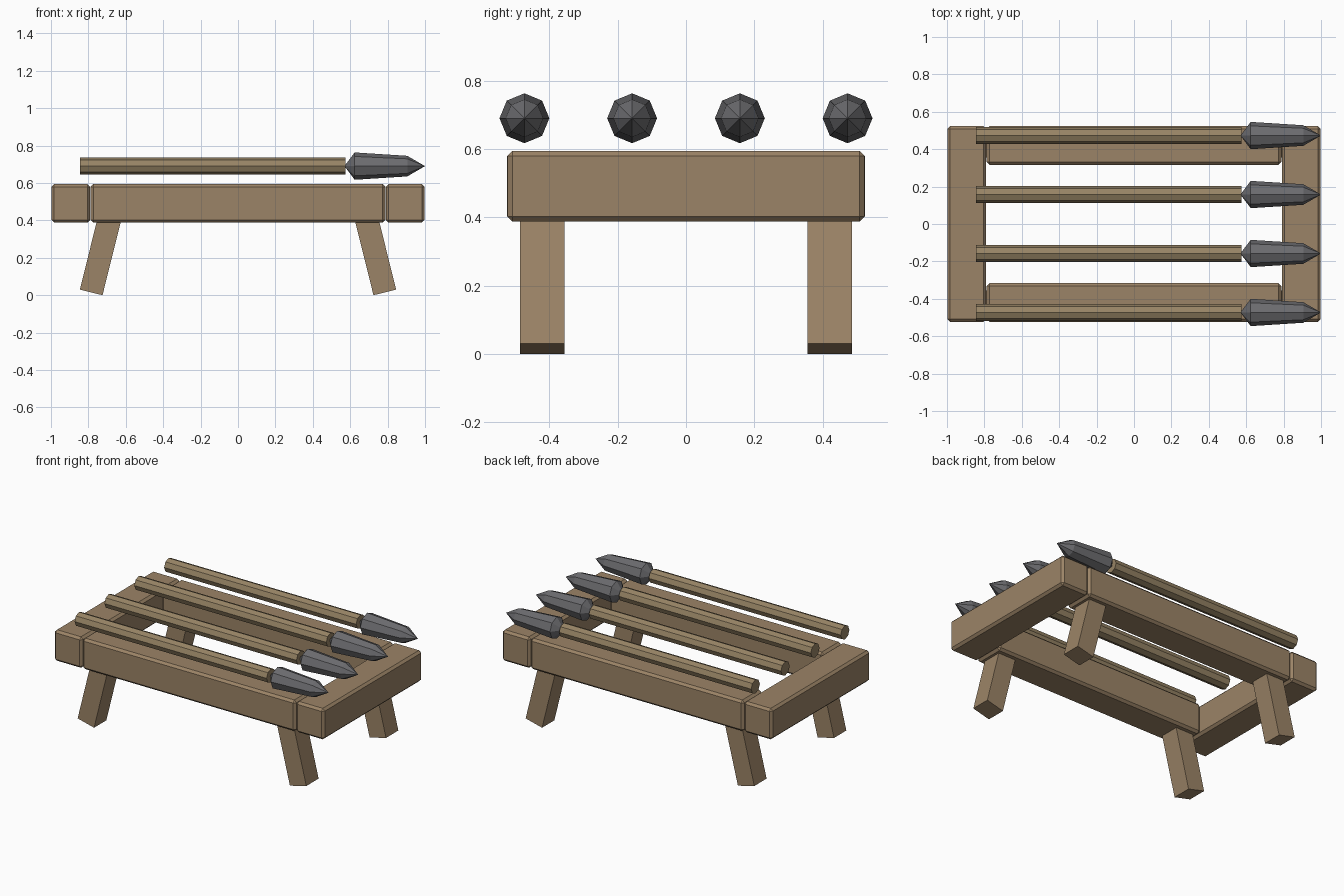
import bpy, bmesh, math
from mathutils import Matrix, Vector

cube = bpy.data.objects.get("Cube")
if cube:
    bpy.data.objects.remove(cube, do_unlink=True)


def make_material(name, rgb):
    mat = bpy.data.materials.new(name)
    mat.use_nodes = True
    color = (*rgb, 1)
    mat.diffuse_color = color
    mat.node_tree.nodes["Principled BSDF"].inputs["Base Color"].default_value = color
    return mat


wood = make_material("brown wood", (0.33, 0.23, 0.135))
pole_wood = make_material("pole wood", (0.31, 0.23, 0.13))
metal = make_material("dark metal", (0.15, 0.15, 0.16))


def finish(name, bm, mat):
    bmesh.ops.recalc_face_normals(bm, faces=bm.faces)
    mesh = bpy.data.meshes.new(name)
    bm.to_mesh(mesh)
    bm.free()
    mesh.materials.append(mat)
    obj = bpy.data.objects.new(name, mesh)
    bpy.context.collection.objects.link(obj)
    return obj


def box(name, center, size, tilt=0, chamfer=0):
    bm = bmesh.new()
    bmesh.ops.create_cube(bm, size=1, matrix=Matrix.Diagonal((*size, 1)))
    obj = finish(name, bm, wood)
    obj.location = center
    obj.rotation_euler.y = tilt
    if chamfer:
        mod = obj.modifiers.new("chamfer", 'BEVEL')
        mod.width = chamfer
        mod.segments = 1
    return obj


def turned(name, profile, y, z, mat, sides=8):
    """Closed solid of (x, radius) rings around an axis along x."""
    bm = bmesh.new()
    rings = []
    for x, r in profile:
        angles = [math.tau * i / sides for i in range(sides)] if r else [0]
        rings.append([bm.verts.new((x, y + r * math.cos(a), z + r * math.sin(a)))
                      for a in angles])
    for a, b in zip(rings, rings[1:]):
        for i in range(sides):
            j = (i + 1) % sides
            if len(b) == 1:
                bm.faces.new((a[i], a[j], b[0]))
            else:
                bm.faces.new((a[i], a[j], b[j], b[i]))
    for ring in (rings[0], rings[-1]):
        if len(ring) > 1:
            bm.faces.new(ring)
    return finish(name, bm, mat)


# Frame: two end beams and two long rails between them
BEAM, FRAME_Z, CHAMFER = 0.207, 0.491, 0.015
for side, sx in (("left", 1), ("right", -1)):
    box(f"{side}_end_beam", (sx * 0.894, 0, FRAME_Z), (BEAM, 1.046, BEAM), chamfer=CHAMFER)
for end, sy in (("front", -1), ("back", 1)):
    box(f"{end}_rail", (0, sy * 0.42, FRAME_Z), (1.576, BEAM, BEAM), chamfer=CHAMFER)

# Splayed legs set into the rails
TILT, LENGTH = math.radians(14), 0.46
for end, sy in (("front", -1), ("back", 1)):
    for side, sx in (("left", 1), ("right", -1)):
        foot = Vector((sx * 0.785, sy * 0.421, 0.015))
        up = Vector((-sx * math.sin(TILT), 0, math.cos(TILT)))
        box(f"{end}_{side}_leg", foot + up * LENGTH / 2, (0.125, 0.13, LENGTH),
            tilt=-sx * TILT)

# Row of spears floating above the frame
for n in range(4):
    y = -0.473 + n * 0.3153
    turned(f"spear_shaft_{n + 1}", [(-0.845, 0.046), (0.575, 0.046)], y, 0.69, pole_wood)
    turned(f"spear_head_{n + 1}",
           [(0.575, 0.008), (0.624, 0.073), (0.905, 0.055), (1.0, 0)], y, 0.69, metal)
